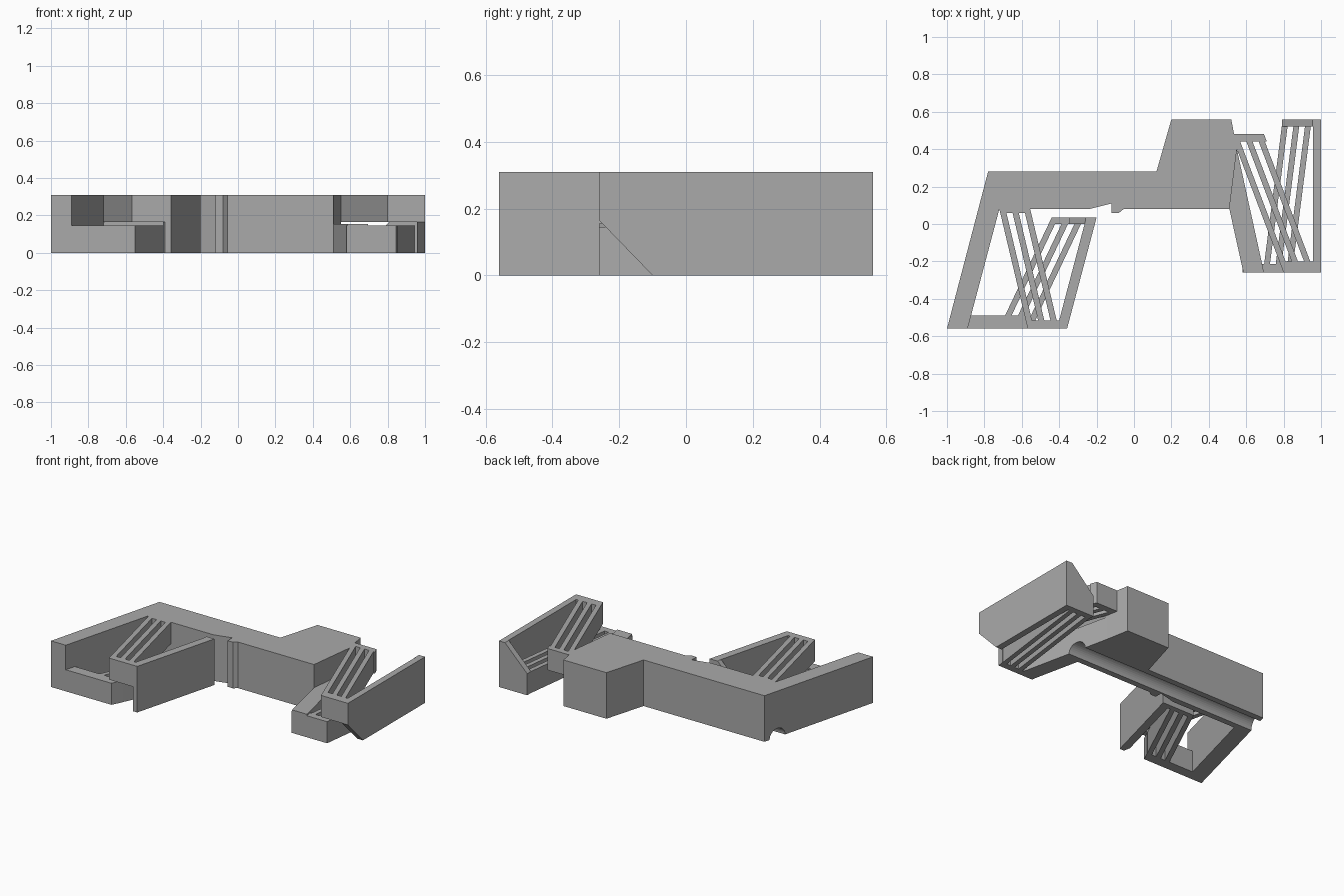
import bpy
import bmesh
from math import pi

cube = bpy.data.objects.get("Cube")
if cube:
    bpy.data.objects.remove(cube, do_unlink=True)

TOP, LOW, HIGH = 0.31, 0.145, 0.165   # full height, lower tier top, upper tier base

grey = bpy.data.materials.new("plain grey")
grey.use_nodes = True
grey.diffuse_color = (0.4, 0.4, 0.4, 1)
grey.node_tree.nodes["Principled BSDF"].inputs["Base Color"].default_value = (0.4, 0.4, 0.4, 1)


def prism(name, outline, lo, hi, axis="z"):
    """Extrude an outline along z, or an (x, z) outline along y, or (y, z) along x."""
    place = {"z": lambda u, v, w: (u, v, w),
             "y": lambda u, v, w: (u, w, v),
             "x": lambda u, v, w: (w, u, v)}[axis]
    bm = bmesh.new()
    face = bm.faces.new([bm.verts.new(place(u, v, lo)) for u, v in outline])
    grown = bmesh.ops.extrude_face_region(bm, geom=[face])
    shift = place(0, 0, hi - lo)
    bmesh.ops.translate(bm, vec=shift,
                        verts=[g for g in grown["geom"] if isinstance(g, bmesh.types.BMVert)])
    bmesh.ops.recalc_face_normals(bm, faces=bm.faces)
    mesh = bpy.data.meshes.new(name)
    bm.to_mesh(mesh)
    bm.free()
    mesh.materials.append(grey)
    obj = bpy.data.objects.new(name, mesh)
    bpy.context.collection.objects.link(obj)
    return obj


def flexure(name, start, end, width, lo, hi):
    """Three parallel beams with slots of equal width, from start to end (left edge)."""
    step = width / 5
    for i in range(3):
        a, b = start[0] + 2 * i * step, end[0] + 2 * i * step
        prism(f"{name}_beam_{i + 1}",
              [(a, start[1]), (a + step, start[1]), (b + step, end[1]), (b, end[1])], lo, hi)


# Main body with the slanted arm, the raised back shoulder and the small front nub
body = prism("main_body", [
    (-1, -.56), (-.89, -.56), (-.72, .08), (-.24, .08), (-.12, .11), (-.12, .06),
    (-.08, .06), (-.055, .08), (.51, .08), (.55, .40), (.52, .56), (.20, .56),
    (.12, .28), (-.78, .28)], 0, TOP)
wedge = prism("lower_wedge", [(.51, .08), (.585, -.26), (.695, -.26), (.55, .40)], 0, 0.155)

# Round channel along the underside
bpy.ops.mesh.primitive_cylinder_add(vertices=32, radius=0.06, depth=3,
                                    location=(0, .18, 0), rotation=(0, pi / 2, 0))
cutter = bpy.context.object
cutter.name = "channel_cutter"
cutter.hide_render = True
cutter.hide_set(True)
cutter.display_type = "WIRE"
for obj in (body, wedge):
    cut = obj.modifiers.new("channel", "BOOLEAN")
    cut.operation = "DIFFERENCE"
    cut.solver = "EXACT"
    cut.object = cutter

# Arm-side spring: lower tier, upper tier, moving plate
prism("arm_lower_bar", [(-.89, -.56), (-.55, -.56), (-.515, -.49), (-.872, -.49)], 0, LOW)
flexure("arm_lower", (-.723, -.56), (-.44, .035), .173, 0, LOW)
prism("arm_lower_back_bar", [(-.455, 0), (-.25, 0), (-.25, .035), (-.44, .035)], 0, LOW)
prism("arm_gusset", [(-.345, LOW), (-.25, LOW), (-.25, TOP), (-.26, TOP), (-.345, .225)],
      0, .035, "y")
prism("arm_upper_back_bar", [(-.72, .08), (-.715, .06), (-.55, .06), (-.555, .08)], HIGH, TOP)
flexure("arm_upper", (-.72, .08), (-.568, -.56), .165, HIGH, TOP)
prism("arm_upper_front_bar", [(-.568, -.56), (-.36, -.56), (-.36, -.515), (-.578, -.515)],
      HIGH, TOP)
prism("arm_plate", [(-.39, -.56), (-.358, -.56), (-.20, .035), (-.255, .035), (-.40, -.515)],
      0, TOP)

# Shoulder-side spring: lower tier, upper tier, moving plate with a chamfered foot
prism("shoulder_lower_bar", [(.58, -.26), (.845, -.26), (.852, -.215), (.58, -.215)], 0, LOW)
flexure("shoulder_lower", (.69, -.26), (.795, .56), .155, 0, LOW)
prism("shoulder_lower_back_bar", [(.79, .52), (.96, .52), (.96, .56), (.79, .56)], 0, LOW)
prism("shoulder_gusset", [(.79, LOW), (.96, LOW), (.96, TOP), (.955, TOP)], .52, .56, "y")
prism("shoulder_upper_back_bar", [(.53, .48), (.695, .48), (.71, .44), (.54, .44)], HIGH, TOP)
flexure("shoulder_upper", (.535, .44), (.80, -.26), .165, HIGH, TOP)
prism("shoulder_upper_front_bar", [(.80, -.26), (.97, -.26), (.97, -.20), (.778, -.20)],
      HIGH, TOP)
prism("shoulder_plate", [(-.26, HIGH), (-.10, 0), (.56, 0), (.56, TOP), (-.26, TOP)],
      .957, 1, "x")
